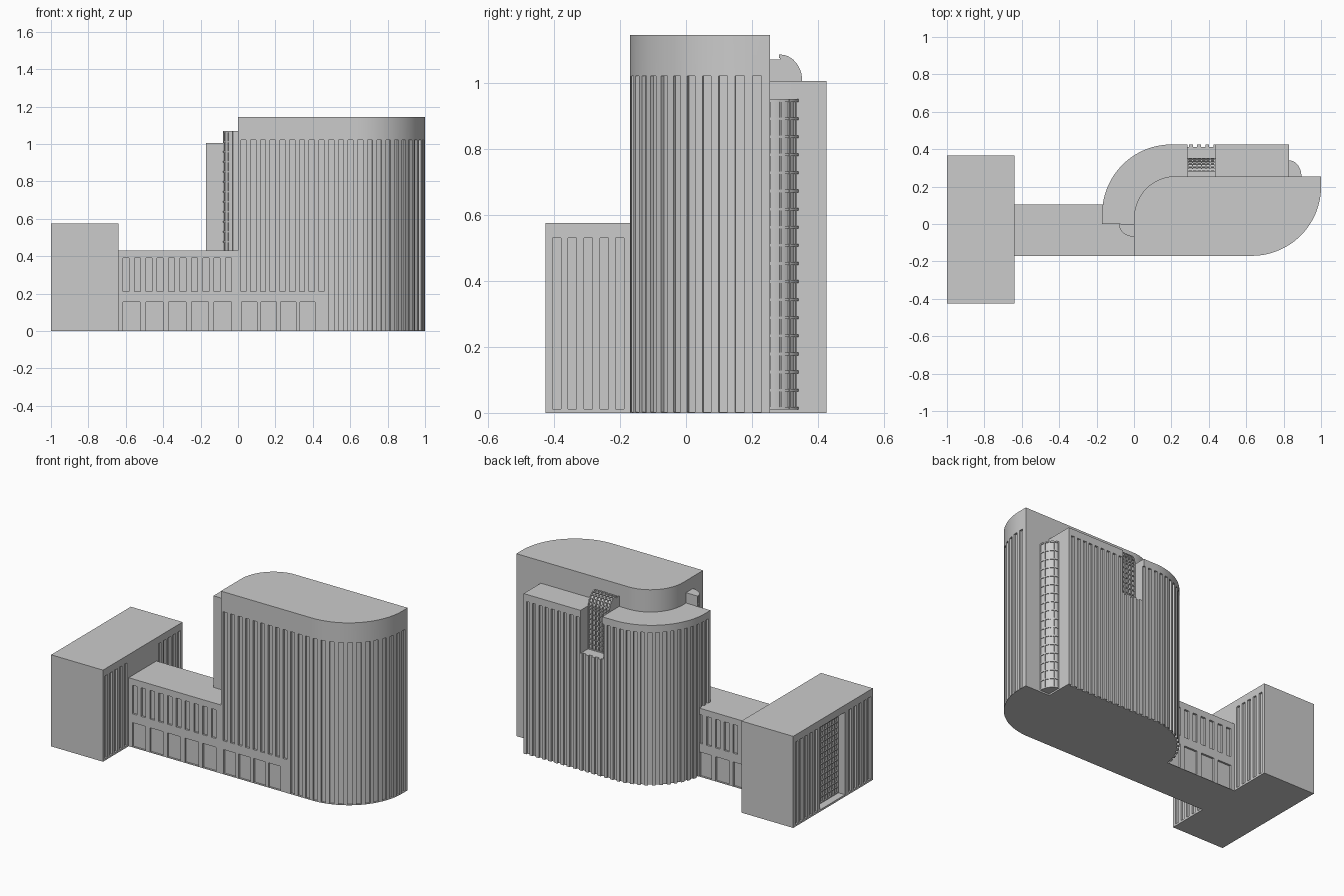
import bpy, bmesh
from math import sin, cos, pi
from mathutils import Matrix, Vector

if "Cube" in bpy.data.objects:
    bpy.data.objects.remove(bpy.data.objects["Cube"])


def finish(name, bm):
    bmesh.ops.recalc_face_normals(bm, faces=bm.faces)
    me = bpy.data.meshes.new(name)
    bm.to_mesh(me)
    bm.free()
    ob = bpy.data.objects.new(name, me)
    bpy.context.collection.objects.link(ob)
    return ob


def add_box(bm, lo, hi):
    lo, hi = Vector(lo), Vector(hi)
    m = Matrix.Translation((lo + hi) / 2) @ Matrix.Diagonal((*(hi - lo), 1))
    bmesh.ops.create_cube(bm, size=1, matrix=m)


def add_turned(bm, centre, dims, angle, axis='Z'):
    m = Matrix.Translation(centre) @ Matrix.Rotation(angle, 4, axis) @ Matrix.Diagonal((*dims, 1))
    bmesh.ops.create_cube(bm, size=1, matrix=m)


def add_prism(bm, pts, vec):
    f = bm.faces.new([bm.verts.new(p) for p in pts])
    ext = bmesh.ops.extrude_face_region(bm, geom=[f], use_keep_orig=True)
    bmesh.ops.translate(bm, vec=vec, verts=[v for v in ext['geom'] if isinstance(v, bmesh.types.BMVert)])


def activate(ob):
    bpy.ops.object.select_all(action='DESELECT')
    ob.select_set(True)
    bpy.context.view_layer.objects.active = ob


def smooth(ob):
    activate(ob)
    bpy.ops.object.shade_smooth_by_angle(angle=0.35)


def cut(ob, bm):
    cutter = finish("cutter", bm)
    cutter.hide_render = True
    mod = ob.modifiers.new("cut", 'BOOLEAN')
    mod.operation, mod.solver, mod.object = 'DIFFERENCE', 'EXACT', cutter
    activate(ob)
    bpy.ops.object.modifier_apply(modifier=mod.name)
    bpy.data.objects.remove(cutter)


DEPTH = 0.012


# Tower outline: straight front, big rounded corner, straight end
def wall(s):
    r, arc = 0.37, 0.37 * pi / 2
    if s < 0.63:
        return s, -0.17, 0
    if s < 0.63 + arc:
        a = (s - 0.63) / r
        return 0.63 + r * sin(a), 0.2 - r * cos(a), a
    return 1.0, 0.2 + s - 0.63 - arc, pi / 2


def tower(name, top, flip):
    n = 36
    pts = [(0, -0.17)] + [(0.63 + 0.37 * sin(a), 0.2 - 0.37 * cos(a)) for a in [i * pi / 2 / n for i in range(n + 1)]]
    pts.append((1, 0.255))
    pts += [(0.22 - 0.22 * sin(a), 0.03 + 0.225 * cos(a)) for a in [i * pi / 2 / n for i in range(n + 1)]]
    if flip:
        pts = [(0.83 - x, 0.255 - y) for x, y in pts]
    bm = bmesh.new()
    add_prism(bm, [(x, y, 0) for x, y in pts], (0, 0, top))
    return finish(name, bm)


def slot(bm, s, w, z0, z1, flip=False):
    x, y, a = wall(s)
    if flip:
        x, y, a = 0.83 - x, 0.255 - y, a + pi
    add_turned(bm, (x, y, (z0 + z1) / 2), (w, 2 * DEPTH, z1 - z0), a)


# Front tower with tall slots and ground floor windows
front = tower("front_tower", 1.145, False)
bm = bmesh.new()
for k in range(24):
    slot(bm, 0.03 + 0.052 * k, 0.028, 0.21 if k < 9 else 0.003, 1.02)
for k in range(4):
    slot(bm, 0.06 + 0.104 * k, 0.082, 0.003, 0.155)
cut(front, bm)
smooth(front)

# Rear tower: the same outline turned half round, with finer slots
rear = tower("rear_tower", 1.005, True)
bm = bmesh.new()
for k in range(29):
    slot(bm, 0.03 + 0.043 * k, 0.022, -0.02, 0.96, True)
cut(rear, bm)
bm = bmesh.new()
add_box(bm, (0.285, 0.345, 0.735), (0.435, 0.5, 1.1))
cut(rear, bm)
smooth(rear)

# Low connecting wing, windows front and back
bm = bmesh.new()
add_box(bm, (-0.66, -0.17, 0), (0.01, 0.105, 0.43))
wing = finish("connecting_wing", bm)
bm = bmesh.new()
for y in (-0.17, 0.105):
    for k in range(10):
        x = -0.615 + 0.061 * k
        add_box(bm, (x, y - DEPTH, 0.21), (x + 0.032, y + DEPTH, 0.39))
    for k in range(5):
        x = -0.615 + 0.122 * k
        add_box(bm, (x, y - DEPTH, 0.003), (x + 0.092, y + DEPTH, 0.155))
cut(wing, bm)

# Side block with slots on both long faces and a deep window bay
bm = bmesh.new()
add_box(bm, (-1, -0.425, 0), (-0.64, 0.365, 0.575))
block = finish("side_block", bm)
bm = bmesh.new()
for x in (-1, -0.64):
    for start in (-0.405, 0.125):
        for k in range(5):
            y = start + 0.048 * k
            add_box(bm, (x - DEPTH, y, 0.012), (x + DEPTH, y + 0.026, 0.53))
add_box(bm, (-1.1, -0.15, 0.012), (-0.945, 0.10, 0.53))
cut(block, bm)

# Glazing bars inside the window bay
bm = bmesh.new()
for k in range(8):
    y = -0.15 + 0.244 * k / 7
    add_box(bm, (-0.955, y, 0.012), (-0.94, y + 0.006, 0.53))
for k in range(16):
    z = 0.012 + 0.512 * k / 15
    add_box(bm, (-0.954, -0.15, z), (-0.94, 0.10, z + 0.006))
finish("window_bay_bars", bm)


# Quarter-round glazed bays in the corners between the towers
def corner_bay(name, cx, cy, rx, ry, z0, z1):
    def fan(k, z):
        arc = [(cx + k * rx * cos(a), cy + k * ry * sin(a), z) for a in [i * pi / 32 for i in range(17)]]
        return arc + [(cx, cy, z)]
    bm = bmesh.new()
    add_prism(bm, fan(0.94, z0), (0, 0, z1 - z0))
    n = round((z1 - z0) / 0.055)
    for i in range(n + 1):
        add_prism(bm, fan(1, z0 + (z1 - z0 - 0.008) * i / n), (0, 0, 0.008))
    for i in range(5):
        a = i * pi / 8
        add_turned(bm, (cx + 0.95 * rx * cos(a), cy + 0.95 * ry * sin(a), (z0 + z1) / 2),
                   (0.008, 0.005, z1 - z0), a)
    smooth(finish(name, bm))


corner_bay("right_corner_bay", 0.83, 0.255, 0.065, 0.085, 0.01, 0.95)
corner_bay("left_corner_bay", 0, 0, -0.08, -0.068, 0.42, 1.07)


# Curved glass atrium running over the rear roof and down into the notch
def vault(off):
    arc = [(0.285 + (0.067 - off) * sin(a), 1.005 + (0.08 - off) * cos(a)) for a in [i * pi / 24 for i in range(13)]]
    return [(0.24, 0.73), (0.24, 1.07 - off), (0.285, 1.07 - off)] + arc + [(0.352 - off, 0.73)]


bm = bmesh.new()
add_prism(bm, [(0.286, y, z) for y, z in vault(0.008)], (0.148, 0, 0))
for k in range(7):
    x = 0.285 + 0.144 * k / 6
    add_prism(bm, [(x, y, z) for y, z in vault(0)], (0.006, 0, 0))
for k in range(9):
    add_box(bm, (0.285, 0.34, 0.735 + 0.031 * k), (0.435, 0.3515, 0.741 + 0.031 * k))
for k in range(6):
    a = k * pi / 10
    add_turned(bm, (0.36, 0.285 + 0.062 * sin(a), 1.005 + 0.075 * cos(a)), (0.15, 0.006, 0.01), -a, 'X')
smooth(finish("glass_atrium", bm))
